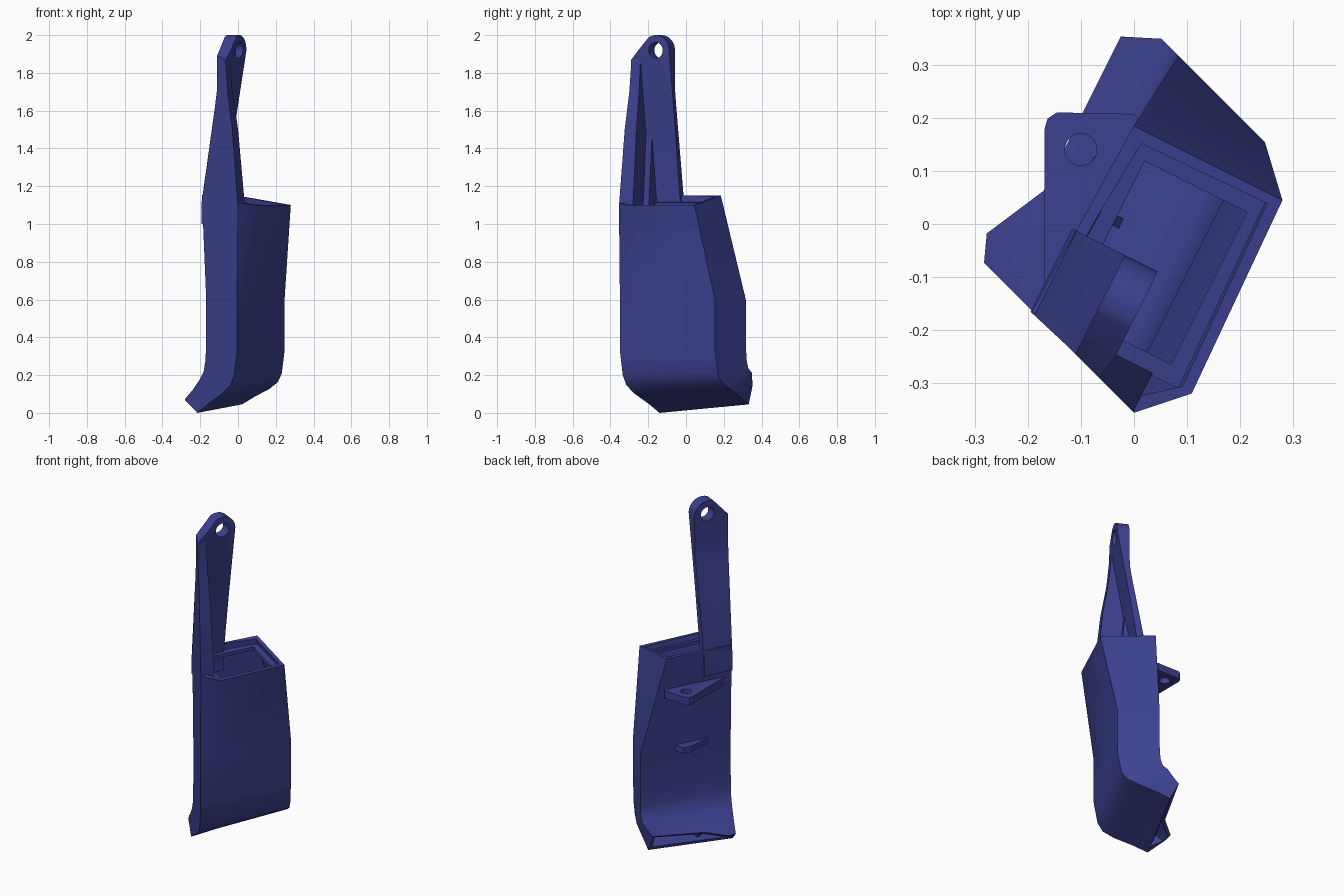
import bpy, bmesh, math
from mathutils import Vector

cube = bpy.data.objects.get("Cube")
if cube:
    bpy.data.objects.remove(cube, do_unlink=True)

blue = bpy.data.materials.new("deep blue plastic")
blue.use_nodes = True
blue.diffuse_color = (0.045, 0.053, 0.28, 1)
blue.node_tree.nodes["Principled BSDF"].inputs["Base Color"].default_value = blue.diffuse_color

# Local frame: s runs along the wide side, t points out of the wide front face
U = Vector((0.447, 0.894, 0))
V = Vector((0.894, -0.447, 0))
NEAR, FAR = -0.355, 0.40      # slanted end planes, x + y = constant


def at(s, t, z):
    return U * s + V * t + Vector((0, 0, z))


def end(t, k):
    """Position s at which depth t meets the end plane k."""
    return (k - 0.447 * t) / 1.341


def loft(name, rings, caps=True):
    bm = bmesh.new()
    rows = [[bm.verts.new(p) for p in ring] for ring in rings]
    n = len(rows[0])
    for a, b in zip(rows, rows[1:]):
        for i in range(n):
            j = (i + 1) % n
            bm.faces.new((a[i], a[j], b[j], b[i]))
    if caps:
        bm.faces.new(rows[0])
        bm.faces.new(rows[-1])
    bmesh.ops.recalc_face_normals(bm, faces=bm.faces)
    mesh = bpy.data.meshes.new(name)
    bm.to_mesh(mesh)
    bm.free()
    obj = bpy.data.objects.new(name, mesh)
    bpy.context.collection.objects.link(obj)
    mesh.materials.append(blue)
    return obj


def side_prism(name, outline, s0, s1):
    """Outline in (t, z); s0 and s1 are numbers or functions of t."""
    def row(s):
        return [at(s(t) if callable(s) else s, t, z) for t, z in outline]
    return loft(name, [row(s0), row(s1)])


def face_prism(name, outline, t0, t1):
    """Outline in (s, z), extruded through the depth."""
    return loft(name, [[at(s, t, z) for s, z in outline] for t in (t0, t1)])


def plate(name, outline, z0, z1):
    return loft(name, [[(x, y, z) for x, y in outline] for z in (z0, z1)])


def select(obj):
    bpy.ops.object.select_all(action='DESELECT')
    obj.select_set(True)
    bpy.context.view_layer.objects.active = obj


def boolean(obj, cutter, operation):
    mod = obj.modifiers.new("cut", 'BOOLEAN')
    mod.object, mod.operation, mod.solver = cutter, operation, 'EXACT'
    select(obj)
    bpy.ops.object.modifier_apply(modifier=mod.name)


def smooth(obj, angle):
    select(obj)
    bpy.ops.object.shade_smooth_by_angle(angle=math.radians(angle))


# Duct body: front and back paths as (front t, front z, back t, back z, flare)
path = [(-0.13, 0.0, -0.22, 0.07, 0.04), (-0.049, 0.05, -0.165, 0.12, 0.02),
        (0.045, 0.1, -0.11, 0.18, 0), (0.105, 0.145, -0.085, 0.22, 0),
        (0.132, 0.2, -0.072, 0.28, 0), (0.152, 0.33, -0.067, 0.38, 0),
        (0.152, 0.6, -0.067, 0.6, 0)]
rings = []
for tf, zf, tb, zb, flare in path:
    lift = max(0, 0.25 - zf) * 0.18
    lift_b = max(0, 0.26 - zb) * 0.4
    far = FAR - flare * 1.2
    a, b = at(end(tf, NEAR), tf, zf), at(end(tf, far), tf, zf + lift)
    tc = tb + flare
    c = at(end(tc, far - flare * 0.6), tc, zb + lift_b)
    d = at(end(tb, NEAR), tb, zb)
    lip = at(-0.14, tb - flare * 0.5, zb + lift_b * 0.1)
    waist = at(-0.02, tc, zb + lift_b * 0.4)
    rings.append([a, a.lerp(b, 0.2), b, c, waist, lip, d])


def rim(s, t):
    return at(s, t, 1.1 + 0.157 * (0.235 - t))


rings.append([rim(end(0.159, NEAR), 0.159), rim(-0.237, 0.24), rim(0.165, 0.23),
              rim(0.165, -0.083), rim(-0.02, -0.09), rim(-0.14, -0.095),
              rim(end(-0.098, NEAR), -0.098)])
body = loft("duct_body", rings, caps=False)
shell = body.modifiers.new("shell", 'SOLIDIFY')
shell.thickness, shell.offset, shell.use_even_offset = 0.022, -1, True
select(body)
bpy.ops.object.modifier_apply(modifier=shell.name)
smooth(body, 28)

# Recessed ledge inside the inlet
for name, s0, s1, t0, t1 in [("back", -0.24, 0.15, -0.075, -0.035),
                             ("front", -0.24, 0.15, 0.18, 0.215),
                             ("far", 0.115, 0.15, -0.04, 0.19),
                             ("near", -0.24, -0.205, -0.04, 0.19)]:
    ring = [(s0, t0), (s1, t0), (s1, t1), (s0, t1)]
    loft("inlet_ledge_" + name,
         [[rim(s, t) - Vector((0, 0, d)) for s, t in ring] for d in (0.03, 0.05)])

# Divider between the two outlets
side_prism("outlet_divider", [(-0.105, 0.04), (-0.01, 0.09), (-0.1, 0.18), (-0.175, 0.1)],
           -0.02, 0.0)

# Arm: thin leaning web and a stiffening rib on its near edge
back = [(-0.1, 1.0), (-0.1, 1.1), (-0.005, 1.62), (0.008, 1.7), (0.011, 1.77), (0.011, 2.05)]
near_end = lambda t: end(t, NEAR)
web = side_prism("arm_web", back + [(0.08, 2.05), (0.08, 1.92), (0.008, 1.5),
                                    (-0.055, 1.1), (-0.055, 1.0)], near_end, -0.06)
rib = side_prism("arm_rib", back + [(0.0715, 2.05), (0.0715, 1.85), (0.085, 1.7),
                                    (0.118, 1.5), (0.157, 1.11), (0.155, 1.0)],
                 near_end, -0.235)
side_prism("arm_gusset", [(-0.07, 1.08), (0.04, 1.08), (0.0, 1.5), (-0.02, 1.5)],
           -0.24, -0.2)

# Rounded head with a pin hole
arc = [math.radians(a) for a in range(0, 121, 8)]
head = [(-0.45, 0.9), (-0.06, 0.9)]
head += [(-0.14 + 0.08 * math.cos(a), 1.92 + 0.08 * math.sin(a)) for a in arc]
head += [(-0.288, 1.87), (-0.45, 1.74)]
head_cut = face_prism("head_cutter", head, -0.4, 0.4)
circle = [i * math.tau / 28 for i in range(28)]
hole_cut = face_prism("hole_cutter", [(-0.14 + 0.042 * math.cos(a), 1.92 + 0.042 * math.sin(a))
                                      for a in circle], -0.4, 0.4)
for part in (web, rib):
    boolean(part, head_cut, 'INTERSECT')
    smooth(part, 25)
boolean(web, hole_cut, 'DIFFERENCE')
smooth(web, 25)

# Mounting bracket with screw hole, and a small lower tab
bracket = plate("mount_bracket", [(-0.168, -0.13), (-0.168, 0.18), (-0.163, 0.198),
                                  (-0.145, 0.21), (0.0, 0.207), (0.02, 0.18), (-0.12, -0.1)],
                0.92, 0.965)
screw_cut = plate("screw_cutter", [(-0.1 + 0.03 * math.cos(a), 0.14 + 0.03 * math.sin(a))
                                   for a in circle], 0.8, 1.05)
boolean(bracket, screw_cut, 'DIFFERENCE')
tab = [at(end(t, k), t, 0)[:2] for t, k in
       [(-0.06, 0.12), (-0.125, 0.05), (-0.125, 0.0), (-0.06, -0.2)]]
plate("lower_tab", tab, 0.575, 0.61)

for cutter in (head_cut, hole_cut, screw_cut):
    bpy.data.objects.remove(cutter, do_unlink=True)
